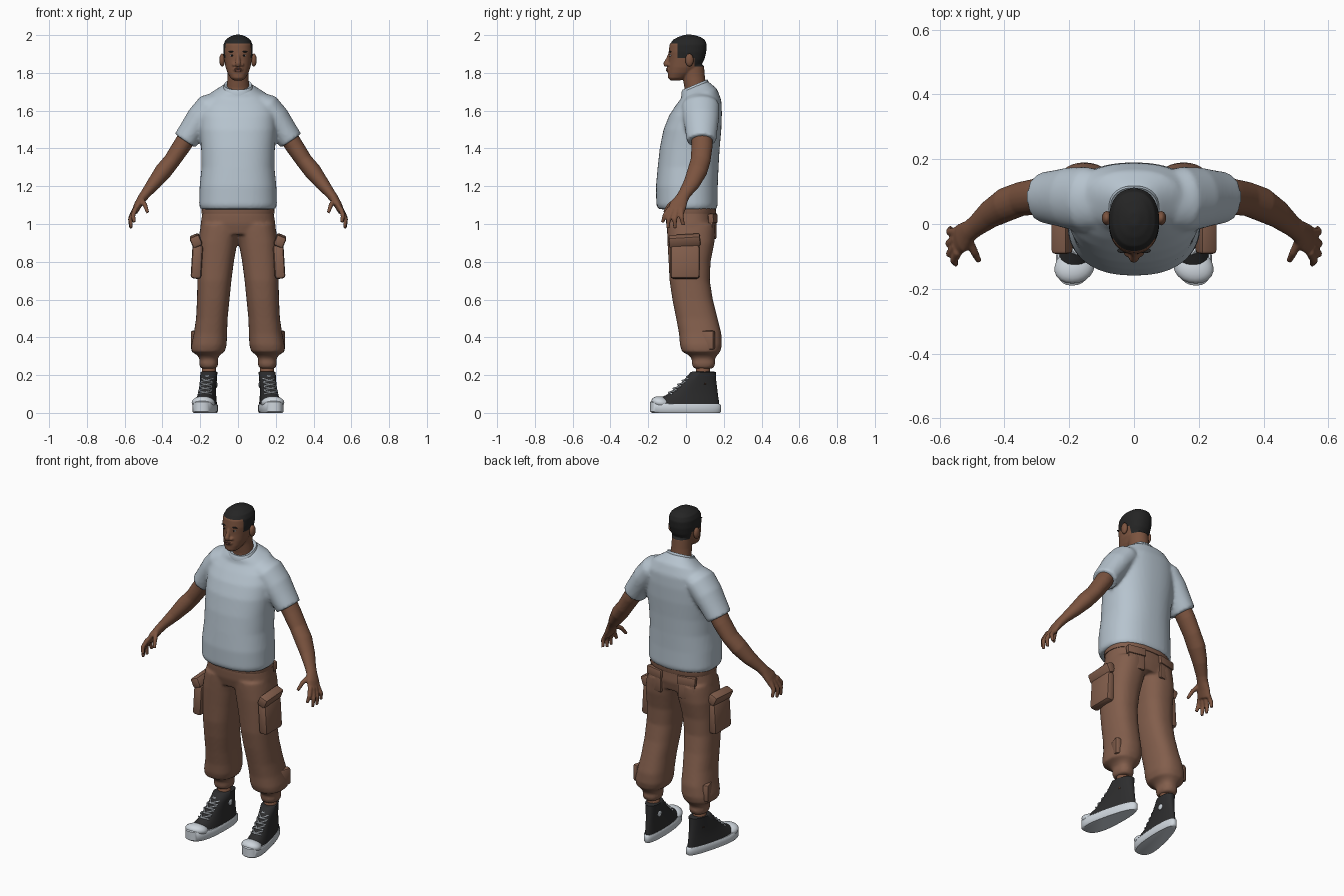
import bpy, bmesh, math
from mathutils import Vector, Matrix

if "Cube" in bpy.data.objects:
    bpy.data.objects.remove(bpy.data.objects["Cube"])


def material(name, rgb):
    m = bpy.data.materials.new(name)
    m.diffuse_color = (*rgb, 1)
    m.use_nodes = True
    m.node_tree.nodes["Principled BSDF"].inputs["Base Color"].default_value = m.diffuse_color
    return m


SKIN = material("brown skin", (.20, .088, .05))
LIP = material("dark lip", (.13, .05, .036))
HAIR = material("black hair", (.018, .018, .018))
SHIRT = material("pale grey blue cloth", (.47, .55, .62))
PANTS = material("brown cloth", (.225, .112, .072))
CANVAS = material("black canvas", (.026, .026, .027))
WHITE = material("white rubber", (.62, .67, .72))


def skin_rings(bm, rings):
    """Join a list of vertex rings into a closed tube."""
    vs = [[bm.verts.new(p) for p in r] for r in rings]
    n = len(vs[0])
    for a, b in zip(vs, vs[1:]):
        for i in range(n):
            j = (i + 1) % n
            bm.faces.new((a[i], a[j], b[j], b[i]))
    bm.faces.new(vs[0][::-1])
    bm.faces.new(vs[-1])


def loft(bm, rows, p=2.3, n=40):
    """Level sections: (z, x0, x1, y0, y1, optional tilt)."""
    rings = []
    for z, x0, x1, y0, y1, *t in rows:
        cx, cy, rx, ry = (x0 + x1) / 2, (y0 + y1) / 2, (x1 - x0) / 2, (y1 - y0) / 2
        ring = []
        for i in range(n):
            c, s = math.cos(2 * math.pi * i / n), math.sin(2 * math.pi * i / n)
            y = math.copysign(abs(s) ** (2 / p), s) * ry
            ring.append((cx + math.copysign(abs(c) ** (2 / p), c) * rx, cy + y,
                         z + (t[0] if t else 0) * y))
        rings.append(ring)
    skin_rings(bm, rings)


def tube(bm, pts, n=20):
    """Sections across a path: (x, y, z, radius, optional radius along y)."""
    P = [Vector(q[:3]) for q in pts]
    rings = []
    for i, q in enumerate(pts):
        t = (P[min(i + 1, len(P) - 1)] - P[max(i - 1, 0)]).normalized()
        u = Vector((0, 1, 0))
        u = (u - t * u.dot(t)).normalized()
        v = t.cross(u)
        rings.append([P[i] + v * (q[3] * math.cos(a)) + u * (q[-1] * math.sin(a))
                      for a in (2 * math.pi * k / n for k in range(n))])
    skin_rings(bm, rings)


def ball(bm, c, r):
    bmesh.ops.create_uvsphere(bm, u_segments=20, v_segments=12, radius=1,
                              matrix=Matrix.Translation(c) @ Matrix.Diagonal((*r, 1)))


def box(bm, c, size, rot=(0, 0, 0), bevel=.012):
    m = Matrix.Translation(c)
    for a, ax in zip(rot, "XYZ"):
        m = m @ Matrix.Rotation(a, 4, ax)
    g = bmesh.ops.create_cube(bm, size=1, matrix=m @ Matrix.Diagonal((*size, 1)))
    edges = list({e for v in g["verts"] for e in v.link_edges})
    bmesh.ops.bevel(bm, geom=edges, offset=bevel, segments=2, affect='EDGES', profile=.5)


def mirror(bm):
    g = bmesh.ops.duplicate(bm, geom=bm.verts[:] + bm.edges[:] + bm.faces[:])["geom"]
    for v in g:
        if isinstance(v, bmesh.types.BMVert):
            v.co.x *= -1


def finish(name, bm, mat, voxel=0, smooth=3, angle=180):
    """Turn a bmesh into an object, optionally fused into one soft surface."""
    bmesh.ops.recalc_face_normals(bm, faces=bm.faces[:])
    me = bpy.data.meshes.new(name)
    bm.to_mesh(me)
    bm.free()
    ob = bpy.data.objects.new(name, me)
    bpy.context.collection.objects.link(ob)
    if voxel:
        r = ob.modifiers.new("fuse", 'REMESH')
        r.mode, r.voxel_size = 'VOXEL', voxel
        s = ob.modifiers.new("soften", 'SMOOTH')
        s.factor, s.iterations = .5, smooth
        dg = bpy.context.evaluated_depsgraph_get()
        me = bpy.data.meshes.new_from_object(ob.evaluated_get(dg))
        ob.modifiers.clear()
        ob.data = me
    me.materials.clear()
    me.materials.append(mat)
    for f in me.polygons:
        f.use_smooth = True
    if angle < 180:
        bpy.ops.object.select_all(action='DESELECT')
        ob.select_set(True)
        bpy.context.view_layer.objects.active = ob
        bpy.ops.object.shade_smooth_by_angle(angle=math.radians(angle))
    return ob


# Shirt: sleeves and body fused
bm = bmesh.new()
tube(bm, [(.11, .075, 1.64, .06, .09), (.15, .077, 1.62, .074, .1), (.20, .08, 1.56, .074, .095),
          (.24, .081, 1.50, .069, .086), (.28, .082, 1.44, .066, .078)], 28)
mirror(bm)
body = [(1.078, .198, -.146, .16), (1.10, .206, -.157, .168), (1.2, .203, -.159, .168),
        (1.3, .193, -.15, .172), (1.4, .195, -.139, .178), (1.5, .203, -.119, .187),
        (1.58, .203, -.09, .19, .05), (1.64, .19, -.056, .187, .12),
        (1.69, .145, -.025, .165, .25), (1.715, .1, -.024, .132, .36), (1.73, .074, -.02, .113, .42)]
loft(bm, [(z, -x, x, *r) for z, x, *r in body], 2.35, 56)
finish("shirt", bm, SHIRT, .01, 4)

# Collar band
bm = bmesh.new()
loft(bm, [(1.70, -.078, .078, -.024, .117, .42), (1.728, -.078, .078, -.025, .118, .42),
          (1.738, -.073, .073, -.018, .112, .42), (1.733, -.066, .066, -.011, .105, .42)])
finish("collar", bm, SHIRT, angle=50)

# Trousers: gathered legs and hips fused
bm = bmesh.new()
loft(bm, [(.235, .112, .198, .04, .145), (.26, .105, .206, .03, .155), (.285, .108, .203, .032, .152),
          (.305, .098, .215, .015, .165), (.325, .07, .247, -.022, .182), (.36, .06, .247, -.032, .19),
          (.42, .058, .234, -.037, .187), (.5, .055, .222, -.052, .167), (.6, .045, .217, -.072, .142),
          (.7, .035, .215, -.087, .126), (.8, .022, .214, -.092, .13), (.9, .004, .212, -.098, .15),
          (.96, -.01, .203, -.1, .155), (1.0, -.01, .195, -.1, .155)], 2.4)
mirror(bm)
loft(bm, [(z, -x, x, a, b) for z, x, a, b in
          [(.945, .2, -.09, .145), (1.0, .198, -.105, .157), (1.05, .19, -.108, .153), (1.12, .18, -.1, .15)]])
finish("trousers", bm, PANTS, .009, 4)

# Cargo pockets, flaps, rear pockets and calf pockets
bm = bmesh.new()
box(bm, (.218, -.005, .80), (.056, .155, .18), (0, -.06, 0), .016)
box(bm, (.222, -.008, .912), (.054, .168, .06), (.06, .4, 0), .012)
box(bm, (.225, .115, .385), (.035, .075, .10), (0, 0, -.3), .01)
box(bm, (.105, .142, 1.03), (.11, .03, .05), (.05, 0, -.2), .006)
box(bm, (.105, .143, .97), (.10, .018, .10), (0, 0, -.2), .006)
mirror(bm)
finish("trouser_pockets", bm, PANTS, angle=40)

# Waistband
bm = bmesh.new()
loft(bm, [(1.055, -.192, .192, -.111, .157), (1.06, -.194, .194, -.113, .159),
          (1.10, -.19, .19, -.11, .157)])
finish("waistband", bm, PANTS, angle=50)

# Arms with hands, fingers and thumbs
bm = bmesh.new()
tube(bm, [(.23, .085, 1.52, .05, .056), (.30, .085, 1.41, .048, .056), (.35, .077, 1.335, .044, .053),
          (.395, .06, 1.28, .046, .053), (.445, .03, 1.215, .037, .044), (.488, -.006, 1.162, .027, .034),
          (.506, -.02, 1.138, .025, .034), (.53, -.042, 1.10, .021, .046), (.548, -.055, 1.062, .016, .046)])
fingers = [[(.542, -.085, 1.085), (.556, -.113, 1.045), (.549, -.124, 1.008)],
           [(.548, -.07, 1.075), (.569, -.092, 1.025), (.565, -.096, .978)],
           [(.548, -.048, 1.075), (.571, -.06, 1.025), (.567, -.058, .976)],
           [(.545, -.025, 1.08), (.569, -.024, 1.035), (.566, -.014, .993)],
           [(.512, -.045, 1.13), (.492, -.088, 1.10), (.478, -.115, 1.06)]]
for f in fingers:
    tube(bm, [(*p, r) for p, r in zip(f, (.014, .0125, .009))], 12)
mirror(bm)
finish("arms", bm, SKIN, .0055, 3)

# Head, neck and nose fused
bm = bmesh.new()
loft(bm, [(1.66, -.075, .075, -.01, .12), (1.72, -.06, .06, -.008, .108), (1.78, -.055, .055, -.018, .1),
          (1.84, -.055, .055, -.03, .095)], 2)
skull = [(1.76, .022, -.083, -.03), (1.773, .04, -.095, 0), (1.80, .055, -.096, .04),
         (1.83, .066, -.094, .075), (1.87, .073, -.091, .097), (1.91, .078, -.092, .107),
         (1.95, .077, -.087, .11), (1.975, .066, -.069, .1), (1.991, .044, -.04, .075),
         (2.002, .016, -.005, .035)]
loft(bm, [(z, -x, x, a, b) for z, x, a, b in skull], 2.25, 48)
tube(bm, [(0, -.083, 1.905, .009), (0, -.094, 1.875, .011), (0, -.106, 1.85, .015),
          (0, -.100, 1.838, .016)], 14)
ball(bm, (0, -.094, 1.818), (.026, .009, .016))
ball(bm, (.02, -.088, 1.843), (.012, .014, .01))
ball(bm, (-.02, -.088, 1.843), (.012, .014, .01))
head = finish("head", bm, SKIN, .0045, 3)

# Hair: cut the hairline into the head and colour what lies above it
head.data.materials.append(HAIR)
bm = bmesh.new()
bm.from_mesh(head.data)
for co, no in [((0, 0, 1.955), (0, 0, 1)), ((0, 0, 1.88), (0, 0, 1)), ((0, 0, 1.835), (0, 0, 1)),
               ((0, -.045, 0), (0, 1, 0)), ((0, .045, 0), (0, 1, 0))]:
    bmesh.ops.bisect_plane(bm, geom=bm.verts[:] + bm.edges[:] + bm.faces[:], plane_co=co, plane_no=no)
for f in bm.faces:
    c = f.calc_center_median()
    f.material_index = int(c.z > 1.955 or (c.y > -.045 and c.z > 1.88) or (c.y > .045 and c.z > 1.835))
bm.to_mesh(head.data)
bm.free()

# Ears, eyes, brows and lips
for name, mat, c, r in [("ears", SKIN, (.084, .018, 1.868), (.015, .022, .034)),
                        ("eyes", WHITE, (.031, -.081, 1.892), (.012, .006, .005)),
                        ("irises", HAIR, (.031, -.084, 1.892), (.006, .0045, .005)),
                        ("brows", HAIR, (.033, -.082, 1.912), (.019, .008, .0035))]:
    bm = bmesh.new()
    ball(bm, c, r)
    mirror(bm)
    finish(name, bm, mat)
bm = bmesh.new()
ball(bm, (0, -.0985, 1.821), (.021, .007, .005))
ball(bm, (0, -.0985, 1.812), (.018, .007, .006))
finish("lips", bm, LIP)

# Ankles
bm = bmesh.new()
tube(bm, [(.154, .09, .15, .036), (.154, .09, .26, .037)])
mirror(bm)
finish("ankles", bm, SKIN)


def shoe_x(u, y):
    """Foot plan: toes turn outward and widen; u runs -1 to 1 across."""
    return .165 - .14 * y + u * (.057 - .1 * y)


def shoe_part(name, bm, mat, angle=45):
    for v in bm.verts:
        v.co.x = shoe_x(v.co.x, v.co.y)
        v.co.z += .018 * max(0, -(v.co.y + .08) / .11) if v.co.z > .02 else 0
    mirror(bm)
    finish(name, bm, mat, angle=angle)


# Shoes: sole, canvas upper, toe cap
bm = bmesh.new()
loft(bm, [(0, -.92, .92, -.18, .178), (.008, -1, 1, -.19, .186), (.04, -1, 1, -.19, .186),
          (.046, -.93, .93, -.184, .18)], 2.5)
shoe_part("shoe_soles", bm, WHITE)
bm = bmesh.new()
loft(bm, [(.04, -.92, .92, -.175, .176), (.065, -.88, .88, -.15, .174), (.09, -.82, .82, -.105, .17),
          (.13, -.8, .8, -.057, .165), (.17, -.84, .84, -.013, .16), (.215, -.9, .9, .024, .158),
          (.218, -.8, .8, .032, .15)])
shoe_part("shoe_uppers", bm, CANVAS, 60)
bm = bmesh.new()
ball(bm, (0, -.128, .045), (.88, .056, .034))
shoe_part("shoe_toe_caps", bm, WHITE)

# Crossed laces and inner ankle patches
bm = bmesh.new()
for k in range(5):
    y, z = -.088 + .024 * k, .108 + .021 * k
    for s in (-1, 1):
        path = [(-.55 * s, y + .014, z - .008), (0, y - .004, z), (.55 * s, y + .03, z + .01)]
        tube(bm, [(shoe_x(u, py), py, pz, .0045) for u, py, pz in path], 8)
ball(bm, (shoe_x(-.8, .09), .09, .15), (.005, .017, .017))
mirror(bm)
finish("shoe_laces", bm, WHITE)
